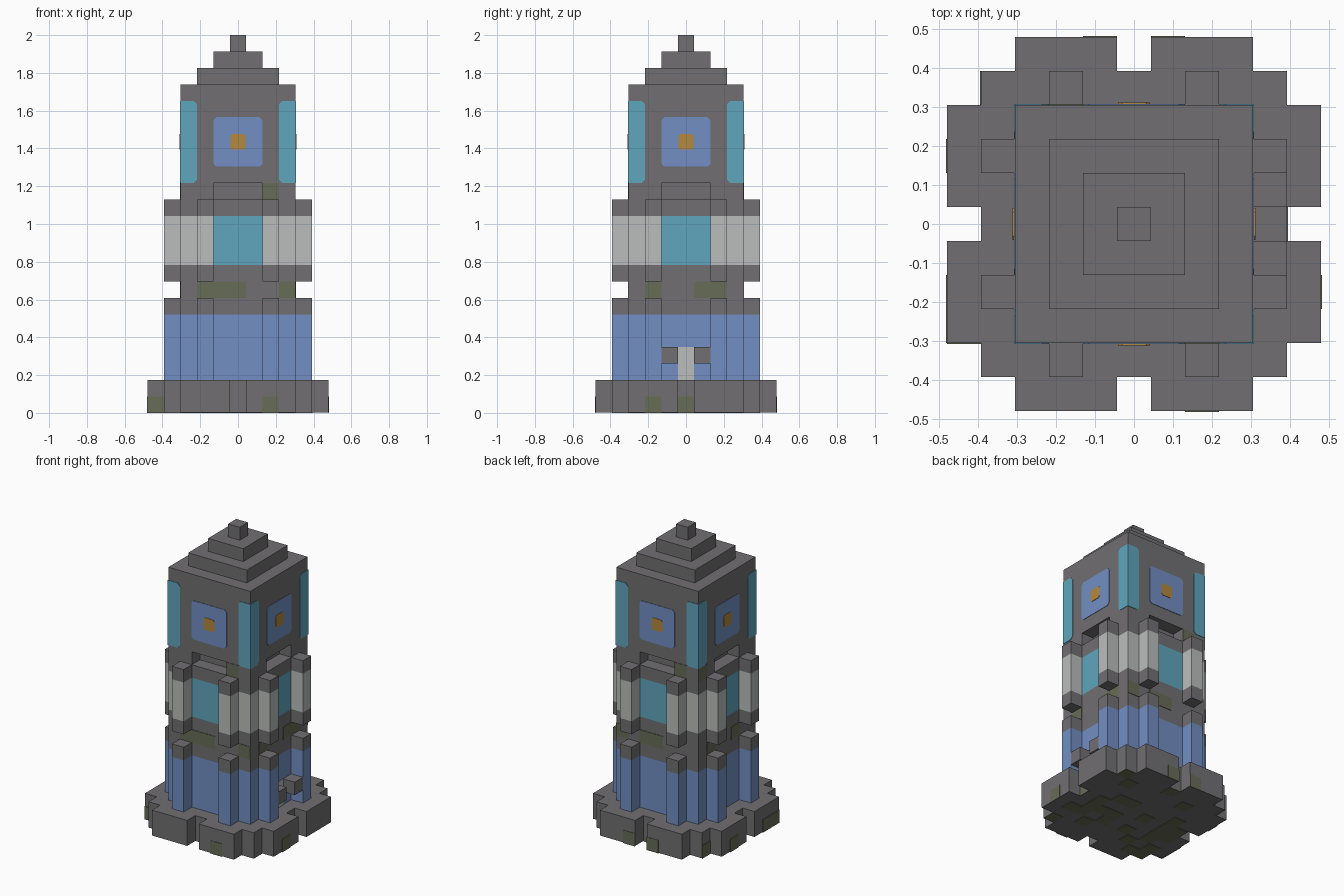
import bpy, bmesh, math, random
from mathutils import Matrix, Vector

if "Cube" in bpy.data.objects:
    bpy.data.objects.remove(bpy.data.objects["Cube"])

U = 2 / 23      # one block
T = 0.003       # thickness of painted plates


def material(name, *srgb):
    col = [(c / 255 / 12.92 if c < 11 else ((c / 255 + 0.055) / 1.055) ** 2.4) for c in srgb] + [1]
    m = bpy.data.materials.new(name)
    m.use_nodes = True
    m.diffuse_color = col
    m.node_tree.nodes["Principled BSDF"].inputs["Base Color"].default_value = col
    return m


STONE = material("grey stone", 113, 111, 114)
MOSS = material("mossy stone", 103, 108, 86)
WHITE = material("pale stone", 187, 190, 188)
BLUE = material("blue", 114, 143, 195)
CYAN = material("cyan", 96, 166, 190)
GOLD = material("gold", 180, 136, 62)


def finish(name, bm, mats):
    bmesh.ops.recalc_face_normals(bm, faces=bm.faces)
    me = bpy.data.meshes.new(name)
    bm.to_mesh(me)
    bm.free()
    for m in mats:
        me.materials.append(m)
    ob = bpy.data.objects.new(name, me)
    bpy.context.collection.objects.link(ob)
    return ob


def around(quarter):
    """Repeat the outline of one side on all four sides."""
    return [Matrix.Rotation(k * math.pi / 2, 2) @ Vector(p) for k in range(4) for p in quarter]


def tower(name, outline, levels, bands, niche=None):
    """Stack of prisms on one outline, one material per band."""
    mats = list(dict.fromkeys(bands + ([niche[1]] if niche else [])))
    bm = bmesh.new()
    rings = [[bm.verts.new((p.x * U, p.y * U, z * U)) for p in outline] for z in levels]
    n = len(outline)
    bm.faces.new(rings[0][::-1]).material_index = mats.index(bands[0])
    bm.faces.new(rings[-1]).material_index = mats.index(bands[-1])
    for b, (low, high) in enumerate(zip(rings, rings[1:])):
        for i in range(n):
            j = (i + 1) % n
            f = bm.faces.new((low[i], low[j], high[j], high[i]))
            f.material_index = mats.index(bands[b])
            c = f.calc_center_median()
            # wall between the pillars
            if niche and b == niche[0] and min(abs(c.x), abs(c.y)) < U:
                f.material_index = mats.index(niche[1])
    return finish(name, bm, mats)


def block(name, x0, x1, y0, y1, z0, z1, mat):
    bm = bmesh.new()
    bmesh.ops.create_cube(bm, size=1)
    for v in bm.verts:
        v.co = [(lo + hi) / 2 + c * (hi - lo)
                for c, lo, hi in zip(v.co, (x0, y0, z0), (x1, y1, z1))]
    bm.transform(Matrix.Scale(U, 4))
    return finish(name, bm, [mat])


def plate(name, side, a0, a1, z0, z1, dist, mat, cut=(0, 0), layer=1):
    """Thin panel on a side (0 front, then counter-clockwise); cut clips left and right corners."""
    l, r = cut
    pts = [(a0 + l, z0), (a1 - r, z0), (a1, z0 + r), (a1, z1 - r),
           (a1 - r, z1), (a0 + l, z1), (a0, z1 - l), (a0, z0 + l)]
    pts = list(dict.fromkeys(pts))
    bm = bmesh.new()
    face = bm.faces.new([bm.verts.new((a * U, -dist * U, z * U)) for a, z in pts])
    out = bmesh.ops.extrude_face_region(bm, geom=[face])
    for v in out["geom"]:
        if isinstance(v, bmesh.types.BMVert):
            v.co.y -= T * layer
    bm.transform(Matrix.Rotation(side * math.pi / 2, 4, 'Z'))
    return finish(name, bm, [mat])


# Outlines of one side, in blocks
base = around([(5.5, -3.5), (5.5, -.5), (4.5, -.5), (4.5, .5), (5.5, .5),
               (5.5, 3.5), (4.5, 3.5), (4.5, 4.5), (3.5, 4.5)])
pillared = around([(4.5, -2.5), (4.5, -1.5), (3.5, -1.5), (3.5, 1.5), (4.5, 1.5),
                   (4.5, 2.5), (3.5, 2.5), (3.5, 3.5), (2.5, 3.5)])
recessed = around([(3.5, -3.5), (3.5, -1.5), (2.5, -1.5), (2.5, 1.5), (3.5, 1.5)])


def square(h):
    return around([(h, -h)])


# Stacked tiers
tower("base", base, [T / U, 2], [STONE])
tower("lower_tier", pillared, [2, 6, 7], [BLUE, STONE])
tower("neck", square(3.5), [7, 8], [STONE])
tower("middle_tier", pillared, [8, 9, 12, 13], [STONE, WHITE, STONE], niche=(1, CYAN))
tower("recess_band", recessed, [13, 14], [STONE])
tower("upper_tier", square(3.5), [14, 20], [STONE])
for i, h in enumerate((2.5, 1.5, .5)):
    tower(f"roof_step_{i + 1}", square(h), [20 + i, 21 + i], [STONE])

# Windows and corner strips on the upper tier
e = T / U
for s in range(4):
    plate(f"corner_strip_left_{s}", s, -3.5 - e, -2.5, 14, 19, 3.5, CYAN, (0, .2))
    plate(f"corner_strip_right_{s}", s, 2.5, 3.5 + e, 14, 19, 3.5, CYAN, (.2, 0))
    plate(f"window_{s}", s, -1.5, 1.5, 15, 18, 3.5, BLUE, (.18, .18))
    plate(f"window_emblem_{s}", s, -.47, .47, 16.03, 16.97, 3.5, GOLD, (.12, .12), 2)

# Doorway on the +x side
plate("door", 1, -.5, .5, 2, 4, 3.5, WHITE)
for y in (-1, 1):
    block(f"door_bracket_{'front' if y < 0 else 'back'}", 3.5, 4.5, y - .5, y + .5, 3, 4, STONE)

# Moss patches: (side, block, distance) for each height
moss = {
    0: [(0, -5, 3.5), (0, 2, 5.5), (1, -2, 5.5), (1, 0, 4.5), (2, -1, 5.5), (2, 1, 5.5),
        (3, -4, 4.5), (3, -2, 5.5), (3, 2, 5.5), (3, 3, 5.5)],
    7: [(0, -2, 3.5), (0, -1, 3.5), (0, 0, 3.5), (0, 3, 3.5), (1, -2, 3.5), (1, 1, 3.5),
        (1, 2, 3.5), (2, -1, 3.5), (2, 0, 3.5), (2, -3, 3.5), (3, -2, 3.5), (3, 1, 3.5)],
    13: [(0, 2, 3.5), (2, 2, 3.5), (3, -3, 3.5)],
}
for z, spots in moss.items():
    for s, a, d in spots:
        plate(f"moss_{z}_{s}_{a}", s, a - .5, a + .5, z, z + 1, d, MOSS)

# Moss under the base
random.seed(4)
for x in range(-4, 5):
    for y in range(-4, 5):
        if random.random() < .3:
            block(f"moss_under_{x}_{y}", x - .5, x + .5, y - .5, y + .5, 0, T / U, MOSS)
